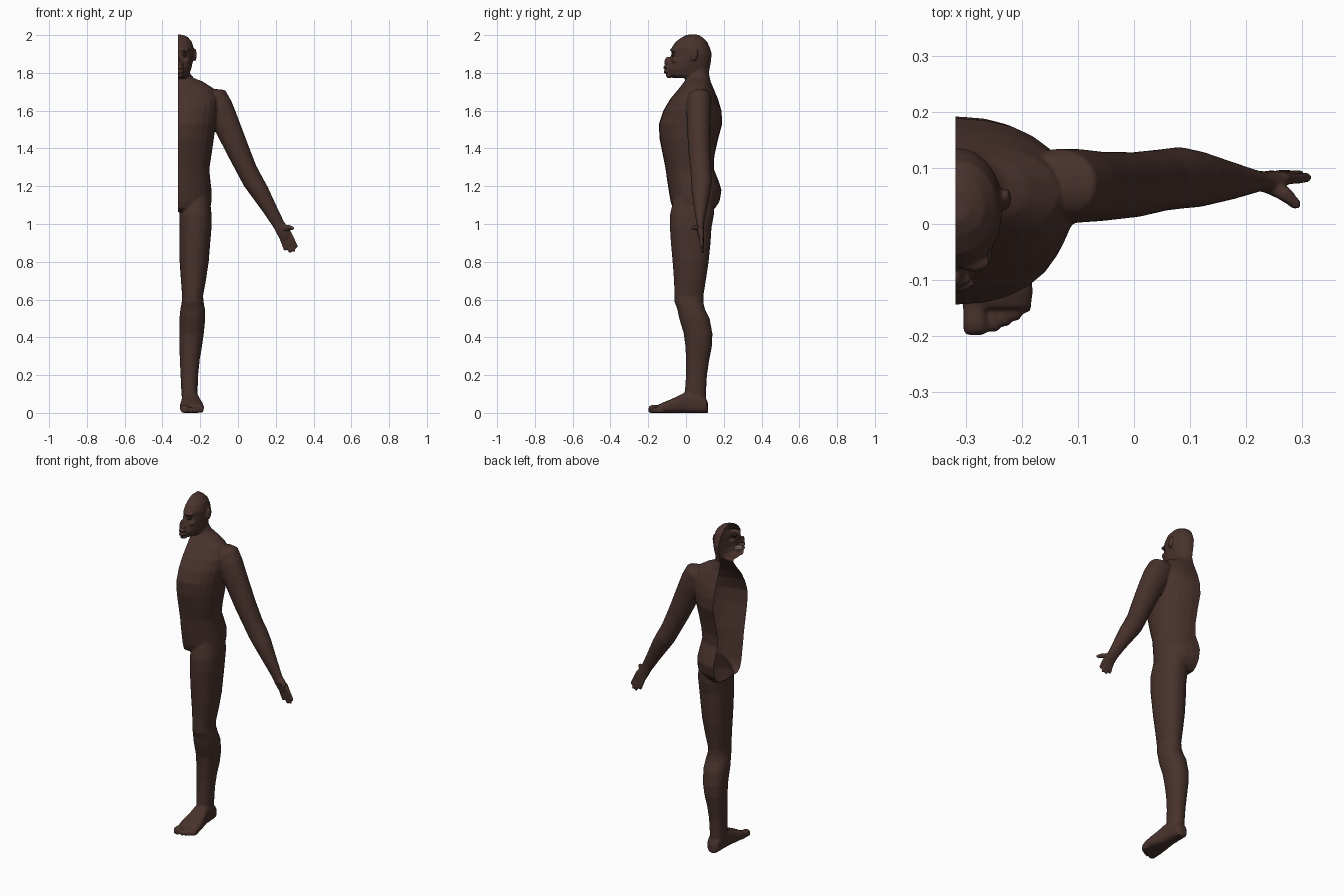
import bpy, bmesh, math
from mathutils import Vector, Matrix

CUT = -0.318          # plane where the half body is sliced open
bm = bmesh.new()


def loft(rings, power=2.0, n=28):
    """Closed skin through rings of (centre, half axis u, half axis v)."""
    loops = []
    for c, u, v in rings:
        loop = []
        for i in range(n):
            a = 2 * math.pi * i / n
            ca, sa = math.cos(a), math.sin(a)
            p = math.copysign(abs(ca) ** (2 / power), ca)
            q = math.copysign(abs(sa) ** (2 / power), sa)
            loop.append(bm.verts.new(Vector(c) + Vector(u) * p + Vector(v) * q))
        loops.append(loop)
    for a, b in zip(loops, loops[1:]):
        for i in range(n):
            j = (i + 1) % n
            bm.faces.new((a[i], a[j], b[j], b[i]))
    bm.faces.new(loops[0][::-1])
    bm.faces.new(loops[-1])


def upright(rows, power=2.2):
    """Rows of (z, x0, x1, y front, y back)."""
    loft([(((x0 + x1) / 2, (f + b) / 2, z), ((x1 - x0) / 2, 0, 0), (0, (b - f) / 2, 0))
          for z, x0, x1, f, b in rows], power)


def centred(rows, power=2.2):
    """Rows of (z, half width, y front, y back) about the cut plane."""
    upright([(z, CUT - w, CUT + w, f, b) for z, w, f, b in rows], power)


def blob(pos, size, tilt=0):
    m = Matrix.Translation(pos) @ Matrix.Rotation(tilt, 4, 'X') @ Matrix.Diagonal((*size, 1))
    bmesh.ops.create_uvsphere(bm, u_segments=16, v_segments=10, radius=1, matrix=m)


def finger(points):
    """Round tapered digit through (x, y, z, radius) points."""
    pts = [Vector(p[:3]) for p in points]
    d = (pts[-1] - pts[0]).normalized()
    u = d.cross(Vector((0.3, 1, 0.2))).normalized()
    v = d.cross(u)
    rings = [(p, u * q[3], v * q[3]) for p, q in zip(pts, points)]
    r = points[-1][3]
    rings.append((pts[-1] + d * r * 0.7, u * r * 0.6, v * r * 0.6))
    loft(rings, n=12)


# Torso and neck
centred([
    (1.85, .058, .00, .122), (1.80, .062, .00, .120), (1.772, .085, .00, .127),
    (1.755, .13, -.008, .13), (1.72, .185, -.035, .145), (1.66, .212, -.085, .17),
    (1.60, .21, -.12, .188), (1.53, .20, -.144, .192), (1.45, .19, -.14, .17),
    (1.36, .177, -.122, .15), (1.29, .166, -.108, .148), (1.23, .172, -.10, .172),
    (1.18, .178, -.092, .188), (1.12, .178, -.082, .178), (1.085, .172, -.07, .155),
    (1.065, .15, -.045, .13)])

# Skull and face
centred([
    (2.002, .025, .005, .065), (1.99, .052, -.02, .085), (1.965, .074, -.055, .112),
    (1.93, .083, -.078, .128), (1.90, .083, -.077, .136), (1.86, .079, -.088, .132),
    (1.82, .070, -.107, .125), (1.79, .060, -.10, .12), (1.773, .045, -.07, .11)], 2.1)
for side in (-1, 1):
    blob((CUT + side * .033, -.066, 1.921), (.030, .020, .010))      # brow
    blob((CUT + side * .045, -.055, 1.865), (.022, .022, .016))      # cheek
    blob((CUT + side * .016, -.097, 1.850), (.013, .013, .009))      # nostril
    blob((CUT + side * .090, .045, 1.895), (.009, .019, .036), -.2)  # ear
blob((CUT, -.097, 1.862), (.013, .018, .026), -.35)                  # nose
blob((CUT, -.105, 1.829), (.036, .017, .009))                        # lips
blob((CUT, -.103, 1.805), (.034, .017, .009))
blob((CUT, -.088, 1.784), (.032, .018, .012))                        # chin

# Leg
upright([
    (1.15, -.298, -.150, -.06, .15), (1.05, -.311, -.140, -.085, .148),
    (.98, -.311, -.140, -.085, .135), (.90, -.311, -.147, -.08, .13),
    (.80, -.309, -.155, -.071, .12), (.70, -.302, -.170, -.063, .105),
    (.62, -.296, -.185, -.062, .092), (.585, -.298, -.182, -.06, .092),
    (.55, -.305, -.175, -.046, .10), (.50, -.310, -.173, -.036, .125),
    (.42, -.311, -.181, -.012, .14), (.35, -.310, -.191, -.003, .137),
    (.28, -.308, -.203, .0, .123), (.20, -.304, -.211, .0, .111),
    (.11, -.300, -.214, -.006, .106), (.05, -.295, -.215, -.01, .105)])

# Foot, lofted from heel to ball: (y, x0, x1, top)
loft([(((x0 + x1) / 2, y, t / 2), ((x1 - x0) / 2, 0, 0), (0, 0, t / 2))
      for y, x0, x1, t in (
          (.117, -.275, -.235, .05), (.105, -.292, -.218, .08), (.07, -.296, -.210, .11),
          (.0, -.298, -.205, .112), (-.04, -.302, -.195, .09), (-.08, -.307, -.185, .072),
          (-.12, -.308, -.180, .056), (-.15, -.305, -.184, .042))], 3)

# Toes: (x, tip y, half width)
for x, tip, w in ((-.283, -.198, .022), (-.250, -.192, .011), (-.230, -.182, .011),
                  (-.212, -.172, .011), (-.194, -.158, .011)):
    h = .021 if w > .02 else .015
    loft([((x, y, h * k), (w * s, 0, 0), (0, 0, h * k))
          for y, s, k in ((-.12, .9, 1), (tip + .02, 1, 1), (tip + .005, .95, .9),
                          (tip, .6, .6))], 2.8, 16)

# Arm: (x, z, y, half width across, half depth)
across = Vector((.887, 0, .462))
loft([((x, y, z), across * w, (0, d, 0)) for x, z, y, w, d in (
    (-.165, 1.695, .072, .045, .050), (-.135, 1.675, .072, .075, .062),
    (-.105, 1.615, .068, .079, .066),
    (-.062, 1.53, .067, .070, .062), (.0, 1.39, .070, .061, .058),
    (.048, 1.285, .078, .054, .055), (.080, 1.225, .082, .054, .055),
    (.112, 1.175, .080, .050, .050), (.168, 1.08, .077, .039, .034),
    (.215, .998, .076, .032, .019), (.232, .97, .076, .034, .018),
    (.248, .945, .079, .036, .016), (.258, .925, .082, .031, .013))], 2.1)

# Fingers and thumb
for (kx, kz), (tx, tz), y in (((.276, .945), (.309, .880), .081),
                              ((.263, .935), (.297, .858), .085),
                              ((.248, .927), (.276, .853), .087),
                              ((.232, .926), (.249, .866), .085)):
    finger([(kx - .01, .081, kz + .02, .011), ((kx + tx) / 2, y, (kz + tz) / 2, .0105),
            (tx, y + .002, tz, .009)])
finger([(.235, .072, .975, .016), (.270, .053, .982, .014), (.290, .034, .978, .010)])

# Fuse everything into one skin
bmesh.ops.recalc_face_normals(bm, faces=bm.faces)
mesh = bpy.data.meshes.new("half_body")
bm.to_mesh(mesh)
bm.free()
body = bpy.data.objects.new("half_body", mesh)
bpy.context.collection.objects.link(body)
bpy.context.view_layer.objects.active = body
body.select_set(True)
rem = body.modifiers.new("fuse", 'REMESH')
rem.mode = 'VOXEL'
rem.voxel_size = 0.005
soft = body.modifiers.new("soften", 'SMOOTH')
soft.factor = 0.5
soft.iterations = 5
for name in ("fuse", "soften"):
    bpy.ops.object.modifier_apply(modifier=name)

# Slice off one half, leaving the shell open
bm = bmesh.new()
bm.from_mesh(body.data)
bmesh.ops.bisect_plane(bm, geom=bm.verts[:] + bm.edges[:] + bm.faces[:],
                       plane_co=(CUT, 0, 0), plane_no=(1, 0, 0), clear_inner=True)
for f in bm.faces:
    f.smooth = True
bm.to_mesh(body.data)
bm.free()


def paint(obj, name, color):
    mat = bpy.data.materials.new(name)
    mat.diffuse_color = (*color, 1)
    obj.data.materials.clear()
    obj.data.materials.append(mat)


paint(body, "brown_skin", (.065, .032, .026))

# Eye
bpy.ops.mesh.primitive_uv_sphere_add(segments=20, ring_count=12, radius=.014,
                                     location=(CUT + .032, -.062, 1.895))
eye = bpy.context.object
eye.name = "eye"
bpy.ops.object.shade_smooth()
paint(eye, "dark_eye", (.02, .012, .01))

# Two rows of teeth inside the mouth
bm = bmesh.new()
for z in (1.822, 1.810):
    for i in range(6):
        a = math.radians(8 + i * 14)
        m = (Matrix.Translation((CUT + .030 * math.sin(a), -.055 - .035 * math.cos(a), z))
             @ Matrix.Rotation(a, 4, 'Z') @ Matrix.Diagonal((.007, .005, .010, 1)))
        bmesh.ops.create_cube(bm, size=1, matrix=m)
mesh = bpy.data.meshes.new("teeth")
bm.to_mesh(mesh)
bm.free()
teeth = bpy.data.objects.new("teeth", mesh)
bpy.context.collection.objects.link(teeth)
paint(teeth, "tooth_white", (.5, .45, .4))
